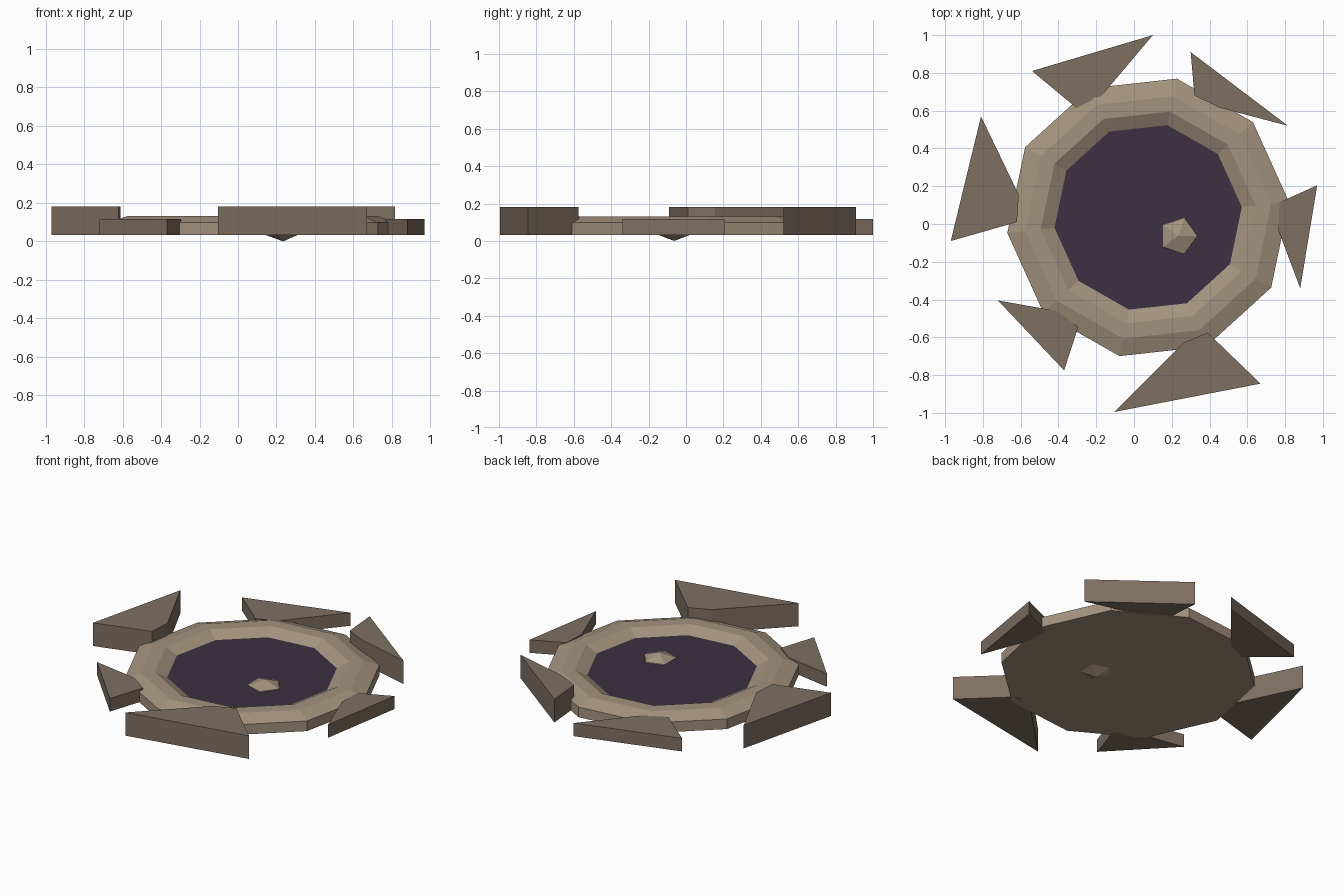
import bpy, bmesh
from math import cos, sin, radians
from mathutils import Matrix

if "Cube" in bpy.data.objects:
    bpy.data.objects.remove(bpy.data.objects["Cube"])

SIDES, CX, CY, TURN, BASE = 10, 0.075, 0.035, 6.3, 0.033


def material(name, rgb):
    m = bpy.data.materials.new(name)
    m.diffuse_color = (*rgb, 1)
    m.use_nodes = True
    m.node_tree.nodes["Principled BSDF"].inputs["Base Color"].default_value = m.diffuse_color
    return m


rim_mat = material("tan_stone", (0.37, 0.29, 0.21))
slab_mat = material("brown_stone", (0.21, 0.16, 0.12))
dark_mat = material("dark_floor", (0.045, 0.03, 0.056))


def finish(bm, name, mat):
    bmesh.ops.recalc_face_normals(bm, faces=bm.faces)
    me = bpy.data.meshes.new(name)
    bm.to_mesh(me)
    bm.free()
    me.materials.append(mat)
    ob = bpy.data.objects.new(name, me)
    bpy.context.collection.objects.link(ob)
    return ob


def lathe(name, profile, mat):
    """Ten-sided solid from (radius, z) rings, capped at both ends."""
    bm = bmesh.new()
    rings = []
    for r, z in profile:
        angles = [radians(TURN + i * 360 / SIDES) for i in range(SIDES)]
        rings.append([bm.verts.new((CX + r * cos(a), CY + r * sin(a), z)) for a in angles])
    for lo, hi in zip(rings, rings[1:]):
        for i in range(SIDES):
            j = (i + 1) % SIDES
            bm.faces.new((lo[i], lo[j], hi[j], hi[i]))
    bm.faces.new(rings[0])
    bm.faces.new(rings[-1])
    return finish(bm, name, mat)


def slab(name, outline, top):
    """Upright prism from a top-view outline."""
    bm = bmesh.new()
    face = bm.faces.new([bm.verts.new((x, y, BASE)) for x, y in outline])
    ext = bmesh.ops.extrude_face_region(bm, geom=[face], use_keep_orig=True)
    verts = [v for v in ext["geom"] if isinstance(v, bmesh.types.BMVert)]
    bmesh.ops.translate(bm, verts=verts, vec=(0, 0, top - BASE))
    return finish(bm, name, slab_mat)


# Crater rim and dark floor
lathe("crater_rim", [(0.75, BASE), (0.75, 0.098), (0.655, 0.131), (0.572, 0.131), (0.48, 0.082)], rim_mat)
lathe("crater_floor", [(0.50, BASE + 0.003), (0.50, 0.092)], dark_mat)

# Broken slabs around the rim
TALL, LOW = 0.182, 0.117
slabs = {
    "right": ([(0.77, 0.115), (0.97, 0.205), (0.88, -0.34), (0.765, -0.035)], LOW),
    "back_right": ([(0.30, 0.91), (0.815, 0.52), (0.455, 0.615), (0.32, 0.68)], TALL),
    "back_left": ([(0.10, 1.0), (-0.17, 0.68), (-0.305, 0.615), (-0.54, 0.81)], LOW),
    "left": ([(-0.81, 0.57), (-0.61, 0.155), (-0.62, 0.01), (-0.97, -0.09)], TALL),
    "front_left": ([(-0.72, -0.405), (-0.41, -0.46), (-0.295, -0.545), (-0.37, -0.775)], LOW),
    "front_right": ([(-0.105, -0.995), (0.26, -0.63), (0.39, -0.575), (0.67, -0.845)], TALL),
}
for side, (outline, top) in slabs.items():
    slab("slab_" + side, outline, top)

# Flattened rock in the crater
bm = bmesh.new()
bmesh.ops.create_icosphere(
    bm, subdivisions=1, radius=1,
    matrix=Matrix.Translation((0.235, -0.063, 0.066)) @ Matrix.Diagonal((0.112, 0.112, 0.066, 1)))
finish(bm, "crater_rock", rim_mat)
